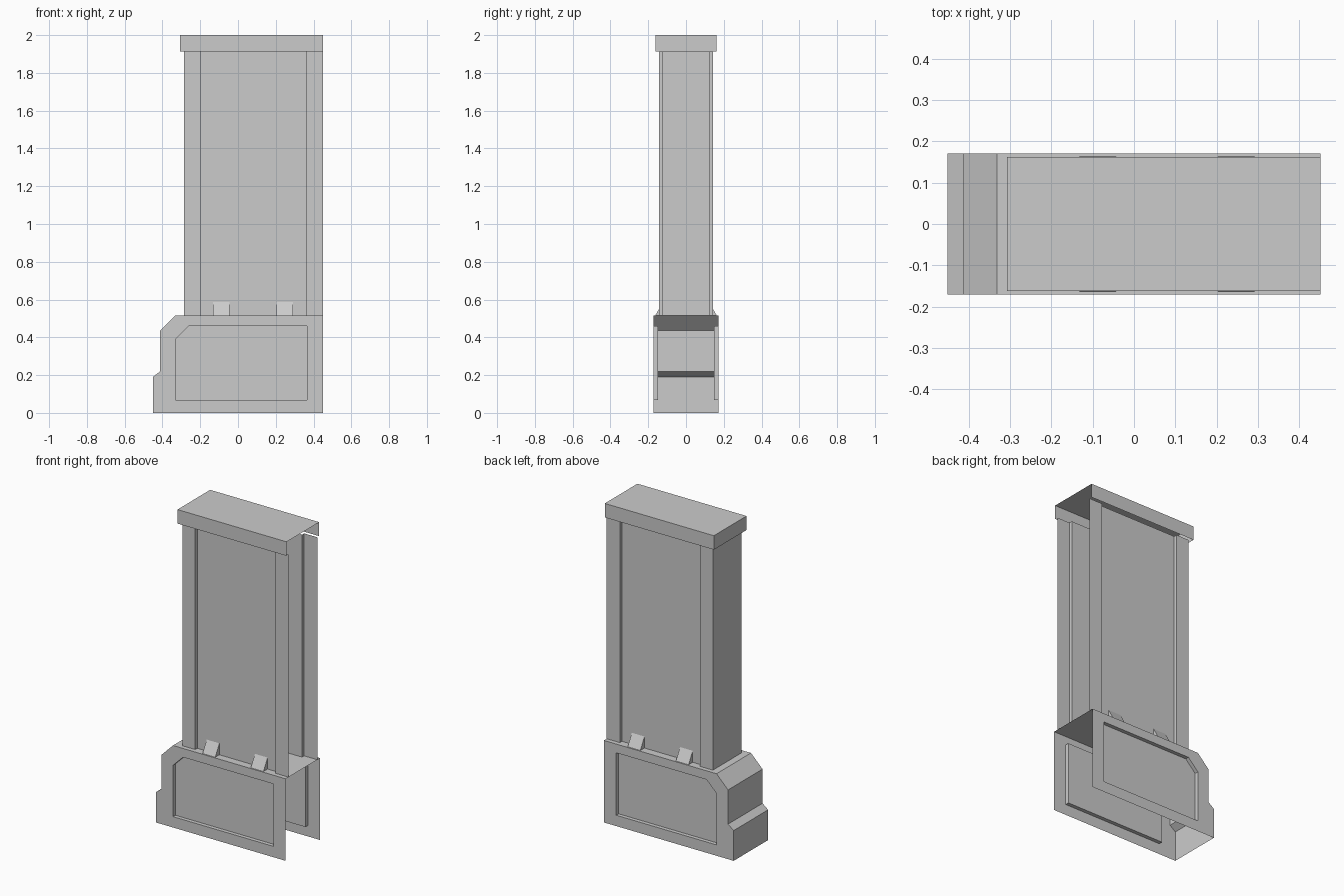
import bpy

cube = bpy.data.objects.get("Cube")
if cube:
    bpy.data.objects.remove(cube, do_unlink=True)

GREY = (0.6, 0.6, 0.6, 1.0)
mat = bpy.data.materials.new("plain grey")
mat.use_nodes = True
mat.diffuse_color = GREY
mat.node_tree.nodes["Principled BSDF"].inputs["Base Color"].default_value = GREY

END = 0.451            # open end of the shell
BASE_Y, PANEL_Y = 0.171, 0.147
BASE_TOP, COLUMN_TOP = 0.515, 1.912


def add_object(name, verts, faces, mirror=False):
    mesh = bpy.data.meshes.new(name)
    mesh.from_pydata(verts, [], faces)
    mesh.materials.append(mat)
    obj = bpy.data.objects.new(name, mesh)
    bpy.context.collection.objects.link(obj)
    if mirror:
        mod = obj.modifiers.new("Mirror", "MIRROR")
        mod.use_axis = (False, True, False)
        mod.use_mirror_merge = False
    return obj


def sweep(name, lower, upper):
    """Open sheet between two matching paths."""
    n = len(lower)
    faces = [(i, i + 1, n + i + 1, n + i) for i in range(n - 1)]
    return add_object(name, lower + upper, faces)


def wall(name, half_path, z0, z1):
    """Upright sheet from a half plan, reflected to the front side."""
    path = half_path + [(x, -y) for x, y in reversed(half_path)]
    return sweep(name, [(x, y, z0) for x, y in path], [(x, y, z1) for x, y in path])


# Base: stepped end and top
outline = [(-END, 0), (-END, 0.19), (-0.412, 0.22), (-0.412, 0.435),
           (-0.332, BASE_TOP), (END, BASE_TOP), (END, 0)]
skin = outline[:-1]
sweep("base_shell", [(x, BASE_Y, z) for x, z in skin],
      [(x, -BASE_Y, z) for x, z in skin]).data.flip_normals()

# Base: framed sides with a recessed panel
inset = [(-0.332, 0.068), (-0.332, 0.39), (-0.262, 0.46), (0.365, 0.46), (0.365, 0.068)]
n, m = len(outline), len(inset)
verts = [(x, -BASE_Y, z) for x, z in outline]
verts += [(x, -BASE_Y, z) for x, z in inset]
verts += [(x, -PANEL_Y, z) for x, z in inset]
frame = [(0, 1, 2, 3, n + 1, n), (3, 4, n + 2, n + 1), (4, 5, n + 3, n + 2),
         (5, 6, n + 4, n + 3), (6, 0, n, n + 4)]
reveal = [(n + i, n + (i + 1) % m, n + m + (i + 1) % m, n + m + i) for i in range(m)]
panel = [tuple(range(n + m, n + 2 * m))]
sides = add_object("base_sides", verts, frame + reveal + panel, mirror=True)
sides.data.flip_normals()

# Column: corner pilasters with recessed faces between
PILASTER_Y, RECESS_Y = 0.143, 0.122
wall("column", [(END, PILASTER_Y), (0.36, PILASTER_Y), (0.36, RECESS_Y),
                (-0.197, RECESS_Y), (-0.197, PILASTER_Y), (-0.287, PILASTER_Y)],
     BASE_TOP, COLUMN_TOP)

# Cap: rim and top plate, open underneath
CAP_X, CAP_Y = -0.307, 0.162
wall("cap_rim", [(END, CAP_Y), (CAP_X, CAP_Y)], COLUMN_TOP, 2.0)
sweep("cap_top", [(CAP_X, -CAP_Y, 2.0), (END, -CAP_Y, 2.0)],
      [(CAP_X, CAP_Y, 2.0), (END, CAP_Y, 2.0)])

# Wedge clips on the ledge, both sides
for name, x0 in (("wedge_outer", -0.132), ("wedge_inner", 0.203)):
    section = [(-0.163, BASE_TOP), (-RECESS_Y, BASE_TOP), (-RECESS_Y, 0.587)]
    pts = [(x, y, z) for x in (x0, x0 + 0.088) for y, z in section]
    add_object(name, pts, [(0, 2, 1), (3, 4, 5), (0, 3, 5, 2)], mirror=True)
